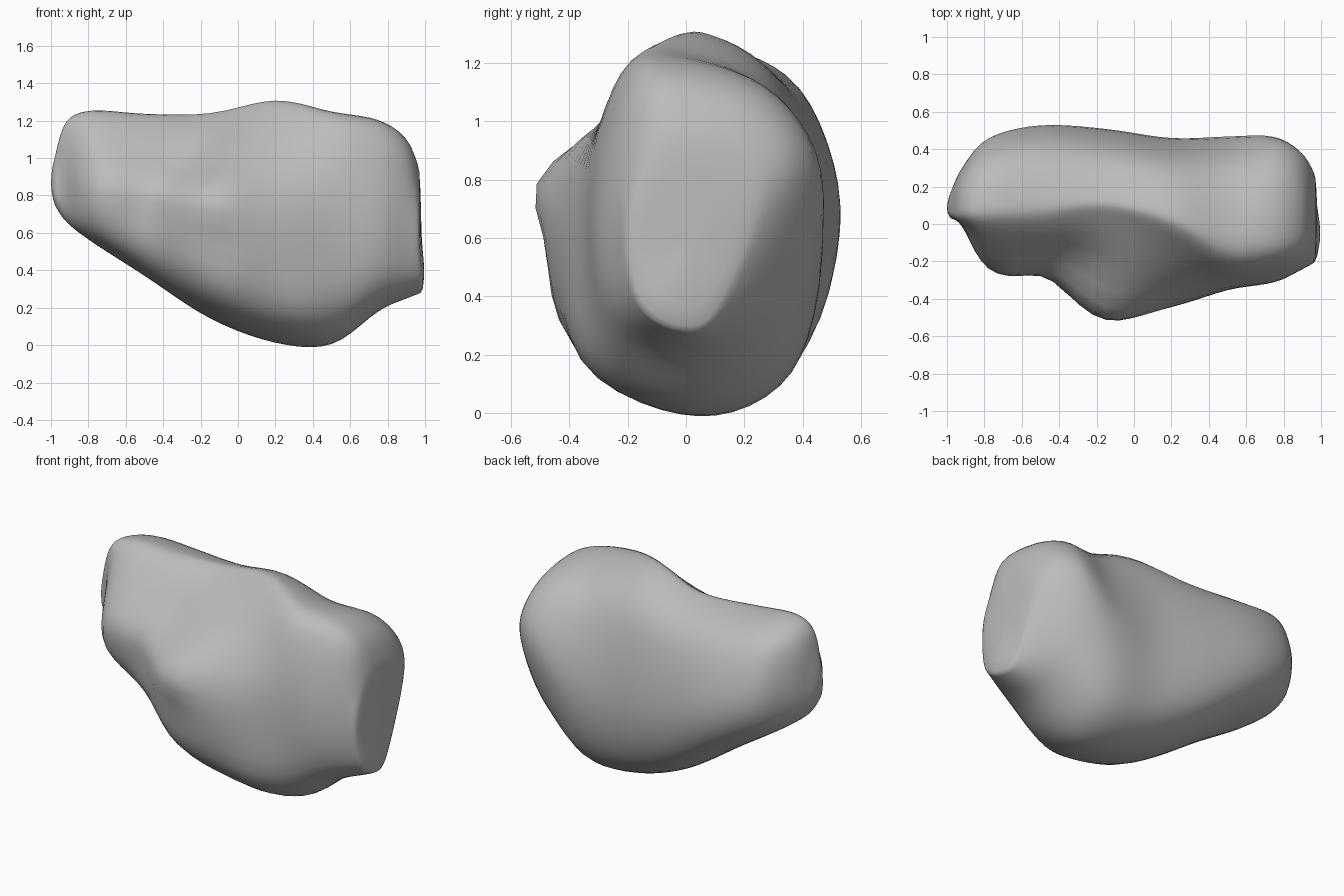
import bpy
import bmesh
from mathutils import Vector

# Remove the default cube only
cube = bpy.data.objects.get("Cube")
if cube:
    bpy.data.objects.remove(cube, do_unlink=True)

# Profiles of the boulder, read at stations from its right end to its left end
stations = [-.98, -.92, -.78, -.5, -.15, .2, .5, .75, .9, .97]
crest = [1, 1.19, 1.25, 1.23, 1.23, 1.3, 1.24, 1.2, 1.1, .94]
keel = [.75, .66, .55, .37, .14, .01, 0, .18, .25, .28]
ridge = [.05, .02, -.02, -.02, 0, -.08, -.22, -.2, -.15, -.08]
front = [.03, -.01, -.23, -.29, -.5, -.43, -.35, -.31, -.24, -.2]
back = [.17, .3, .46, .53, .51, .46, .47, .47, .38, .26]


def between(start, end, across, up):
    """Point part of the way from start to end, separately in y and z."""
    return Vector((start.x,
                   start.y + (end.y - start.y) * across,
                   start.z + (end.z - start.z) * up))


def cross_section(x, crest_z, keel_z, ridge_y, front_y, back_y):
    """Eight corners of a slice, from the crest round the front and back."""
    left = max(x, 0)
    top = Vector((x, ridge_y * .7 + back_y * .3, crest_z))
    bottom = Vector((x, .06 - .04 * x, keel_z))
    nose = Vector((x, front_y, .78 - .1 * x))
    rear = Vector((x, back_y, keel_z + (crest_z - keel_z) * (.42 + .3 * left ** 2)))
    shoulder = between(top, nose, 0, .13)
    shoulder.y = ridge_y
    return [top, shoulder, nose, between(bottom, nose, .83, .24), bottom,
            between(bottom, rear, .78 - .35 * left ** 3, .25),
            rear, between(top, rear, .67, .27)]


def spline(points, steps, closed=False):
    """Smooth curve that passes through all the points."""
    count = len(points)

    def pick(i):
        return points[i % count] if closed else points[max(0, min(i, count - 1))]

    curve = []
    for i in range(count if closed else count - 1):
        a, b, c, d = (pick(i + k) for k in (-1, 0, 1, 2))
        for step in range(steps):
            t = step / steps
            curve.append(b + (c - a) * t / 2
                         + (a - b * 2.5 + c * 2 - d / 2) * t ** 2
                         + ((b - c) * 3 + d - a) * t ** 3 / 2)
    if not closed:
        curve.append(points[-1])
    return curve


def bridge(bm, outer, inner):
    """Band of faces between two rings."""
    for i in range(len(outer)):
        bm.faces.new((outer[i - 1], outer[i], inner[i], inner[i - 1]))


def cap(bm, ring, tip):
    """Gently domed end closing a ring."""
    outer = ring
    for scale in (.75, .5, .25):
        inner = []
        for vert in ring:
            co = tip.lerp(vert.co, scale)
            co.x = tip.x + (vert.co.x - tip.x) * scale ** 2
            inner.append(bm.verts.new(co))
        bridge(bm, outer, inner)
        outer = inner
    pole = bm.verts.new(tip)
    for i in range(len(outer)):
        bm.faces.new((outer[i - 1], outer[i], pole))


def push(bm, centre, offset, radius):
    """Soft sculpting stroke that moves the surface near a centre."""
    centre, offset = Vector(centre), Vector(offset)
    for vert in bm.verts:
        distance = (vert.co - centre).length / radius
        vert.co += offset * 2.718 ** (-distance ** 2)


# Loft the skin through the slices
bm = bmesh.new()
slices = [cross_section(*values)
          for values in zip(stations, crest, keel, ridge, front, back)]
rails = [spline(corners, 5) for corners in zip(*slices)]
rings = [[bm.verts.new(co) for co in spline(corners, 6, closed=True)]
         for corners in zip(*rails)]
for ring, following in zip(rings, rings[1:]):
    bridge(bm, ring, following)
cap(bm, rings[0], Vector((-1, .08, .87)))
cap(bm, rings[-1], Vector((.98, .02, .58)))

# Hollows and knobs worn into the stone
push(bm, (-.3, -.26, 1), (0, .07, -.05), .17)
push(bm, (-.42, -.3, .7), (0, .05, 0), .13)
push(bm, (-.66, -.27, .86), (0, -.02, .02), .12)
push(bm, (-.12, -.52, .8), (0, -.04, 0), .14)
push(bm, (-.12, -.52, .56), (0, .06, 0), .15)
push(bm, (.35, -.34, .2), (0, -.04, 0), .2)
push(bm, (.97, -.06, .36), (.025, 0, 0), .14)

# Relax the surface
for _ in range(2):
    bmesh.ops.smooth_vert(bm, verts=bm.verts, factor=.5,
                          use_axis_x=True, use_axis_y=True, use_axis_z=True)
bmesh.ops.recalc_face_normals(bm, faces=bm.faces)

mesh = bpy.data.meshes.new("boulder")
bm.to_mesh(mesh)
bm.free()
mesh.shade_smooth()
boulder = bpy.data.objects.new("boulder", mesh)
bpy.context.collection.objects.link(boulder)

# Plain grey stone
stone = bpy.data.materials.new("grey stone")
stone.use_nodes = True
colour = (.5, .5, .5, 1)
stone.diffuse_color = colour
stone.node_tree.nodes["Principled BSDF"].inputs["Base Color"].default_value = colour
mesh.materials.append(stone)
